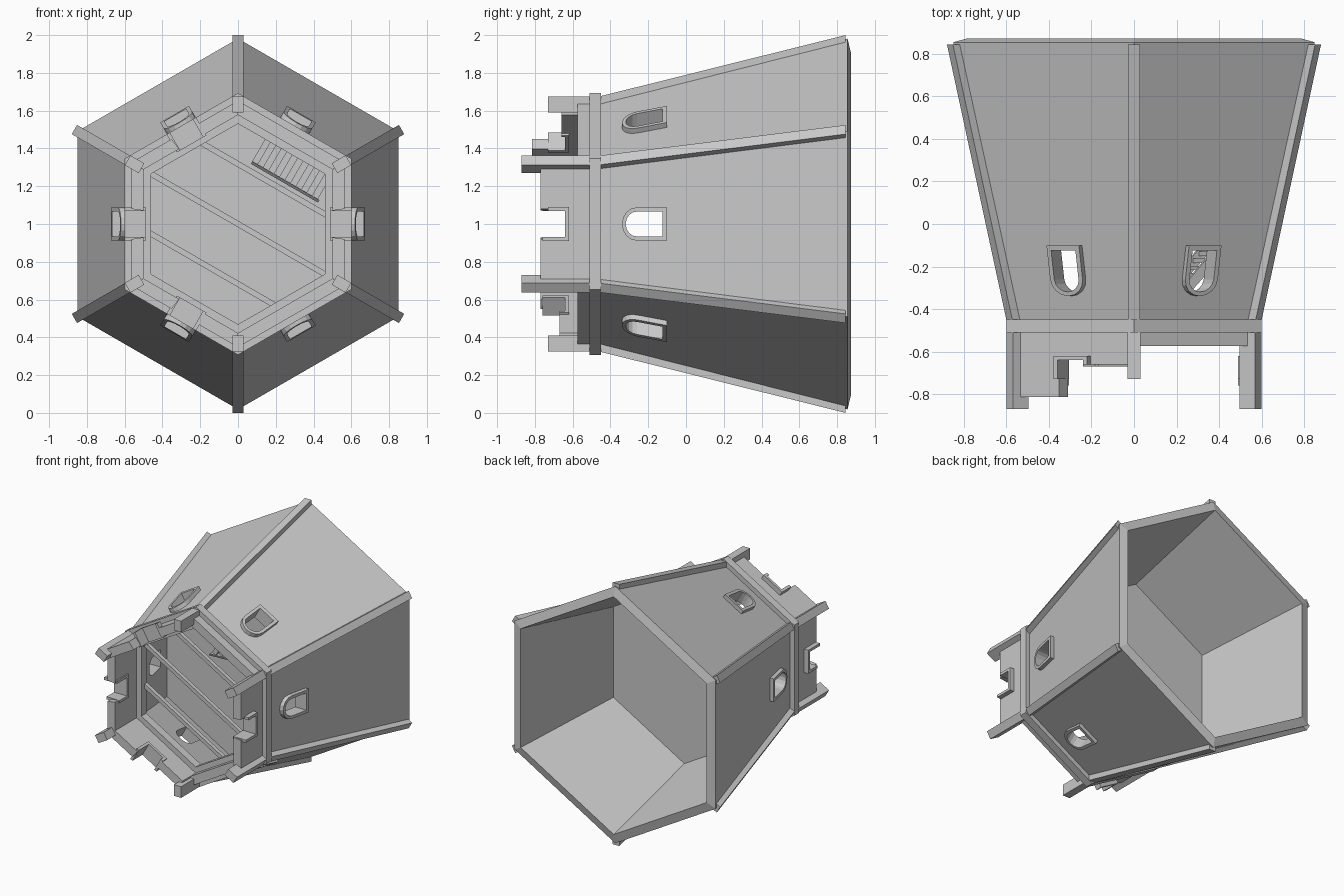
import bpy, bmesh
from math import sin, cos, pi, radians
from mathutils import Vector

if "Cube" in bpy.data.objects:
    bpy.data.objects.remove(bpy.data.objects["Cube"])

stone = bpy.data.materials.new("grey_stone")
stone.use_nodes = True
GREY = (0.58, 0.58, 0.58, 1)
stone.diffuse_color = GREY
stone.node_tree.nodes["Principled BSDF"].inputs["Base Color"].default_value = GREY


def side(angle, u, r, y):
    """Point at tangent offset u, distance r from the tower axis and depth y."""
    a = radians(angle)
    return Vector((r * cos(a) - u * sin(a), y, 1 + r * sin(a) + u * cos(a)))


def loft(name, rings, caps=True, loop=False):
    """Join equal rings of points with quads, then cap or loop the ends."""
    bm = bmesh.new()
    vs = [[bm.verts.new(p) for p in ring] for ring in rings]
    n = len(vs[0])
    pairs = list(zip(vs, vs[1:])) + ([(vs[-1], vs[0])] if loop else [])
    for a, b in pairs:
        for i in range(n):
            j = (i + 1) % n
            bm.faces.new((a[i], a[j], b[j], b[i]))
    if caps and not loop:
        bm.faces.new(vs[0])
        bm.faces.new(vs[-1])
    bmesh.ops.recalc_face_normals(bm, faces=bm.faces)
    mesh = bpy.data.meshes.new(name)
    bm.to_mesh(mesh)
    bm.free()
    mesh.materials.append(stone)
    ob = bpy.data.objects.new(name, mesh)
    bpy.context.collection.objects.link(ob)
    return ob


def hexagon(apothem, y):
    return [side(30 + 60 * k, 0, apothem / cos(pi / 6), y) for k in range(6)]


def plate(name, angle, outline, r0, r1, flare=False):
    """Extrude a (u, y) outline radially on one side of the tower."""
    return loft(name, [[side(angle, u * (r / r1 if flare else 1), r, y)
                        for u, y in outline] for r in (r0, r1)])


def wall(y):
    """Outer distance of the tapered wall from the axis."""
    return 0.565 + 0.2185 * (y + 0.45)


# Tapered tower of even wall thickness, with a floor between two rooms
THICK = 0.068
profile = [(wall(y) - THICK, y) for y in (-0.01, -0.48)]
profile += [(wall(y), y) for y in (-0.48, 0.855)]
profile += [(wall(y) - THICK, y) for y in (0.873, 0.02)]
tower = loft("tower_shell", [hexagon(*p) for p in profile])

# Band around the narrow end
loft("parapet_band", [hexagon(*p) for p in
     ((0.46, -0.51), (0.6, -0.51), (0.6, -0.45), (0.46, -0.45))], loop=True)


# Arched windows with raised frames
def arch(half, bottom, spring):
    pts = [(half, bottom)]
    pts += [(half * cos(t * pi / 8), spring - 0.9 * half * sin(t * pi / 8)) for t in range(9)]
    return pts + [(-half, bottom)]


outer, inner, hole = arch(0.088, -0.1, -0.26), arch(0.066, -0.125, -0.26), arch(0.068, -0.123, -0.26)
for k in range(6):
    a = 60 * k
    loft(f"window_frame_{k}", [[side(a, u, wall(y) + d, y) for u, y in line] for line, d in
         ((outer, -0.01), (outer, 0.03), (inner, 0.03), (inner, -0.06))], loop=True)
    cutter = plate(f"window_cutter_{k}", a, hole, 0.45, 0.8)
    cutter.hide_render = True
    cut = tower.modifiers.new(f"window_{k}", 'BOOLEAN')
    cut.operation, cut.solver, cut.object = 'DIFFERENCE', 'EXACT', cutter

# Apply the window cuts and drop the cutters
bpy.context.view_layer.update()
cut_mesh = bpy.data.meshes.new_from_object(
    tower.evaluated_get(bpy.context.evaluated_depsgraph_get()))
tower.modifiers.clear()
tower.data = cut_mesh
for k in range(6):
    bpy.data.objects.remove(bpy.data.objects[f"window_cutter_{k}"])

# Corner ribs and parapet posts
for k in range(6):
    a = 30 + 60 * k
    loft(f"corner_rib_{k}", [[side(a, u, r, y) for u, r in
         ((-0.028, r0), (0.028, r0), (0.028, r1), (-0.028, r1))]
        for r0, r1, y in ((0.6, 0.675, -0.46), (0.92, 1.0, 0.845))])
    end = -0.73 if k in (1, 4) else -0.87
    plate(f"parapet_post_{k}", a, [(-0.03, -0.45), (0.03, -0.45), (0.03, end), (-0.03, end)],
          0.59, 0.675)

# Broken parapet walls: (u, top) steps from one corner to the next
E = 0.326
notched = [(-E, -0.77), (-0.08, -0.77), (-0.08, -0.63), (0.08, -0.63), (0.08, -0.77), (E, -0.77)]
broken = [(-E, -0.575), (E, -0.575)]
upper_left = [(-E, -0.66), (-0.08, -0.66), (-0.08, -0.63), (0.08, -0.63), (0.08, -0.815), (E, -0.815)]
lower_left = [(-E, -0.77), (-0.08, -0.77), (-0.08, -0.63), (0.08, -0.63), (0.08, -0.67), (E, -0.67)]
for k, top in enumerate((notched, broken, upper_left, notched, lower_left, broken)):
    plate(f"parapet_wall_{k}", 60 * k, [(-E, -0.48)] + top + [(E, -0.48)], 0.5, 0.565, True)
    if top is not broken:
        left, right = max(top[1][1], -0.76), max(top[4][1], -0.73)
        plate(f"notch_lining_{k}", 60 * k,
              [(-0.09, -0.62), (-0.09, left), (-0.07, left), (-0.07, -0.64),
               (0.07, -0.64), (0.07, right), (0.09, right), (0.09, -0.62)], 0.49, 0.6)


# Ceiling beams and stairs run along the same slanted direction
def box(name, u0, u1, r0, r1, y0, y1):
    return plate(name, 60, [(u0, y0), (u1, y0), (u1, y1), (u0, y1)], r0, r1)


for k, r in enumerate((-0.275, 0, 0.275)):
    h = 0.56 - abs(r) * 0.58
    box(f"ceiling_beam_{k}", -h, h, r - 0.015, r + 0.015, -0.47, -0.44)

steps = 12
for k in range(steps):
    u, y = -0.3 + 0.4 * k / steps, -0.03 - 0.4 * k / steps
    box(f"stair_tread_{k}", u, u + 0.034, 0.325, 0.46, y - 0.02, y)
for k, r in enumerate((0.31, 0.46)):
    plate(f"stair_stringer_{k}", 60, [(-0.31, -0.01), (-0.27, -0.01), (0.1, -0.39),
          (0.1, -0.45), (-0.31, -0.05)], r, r + 0.015)
